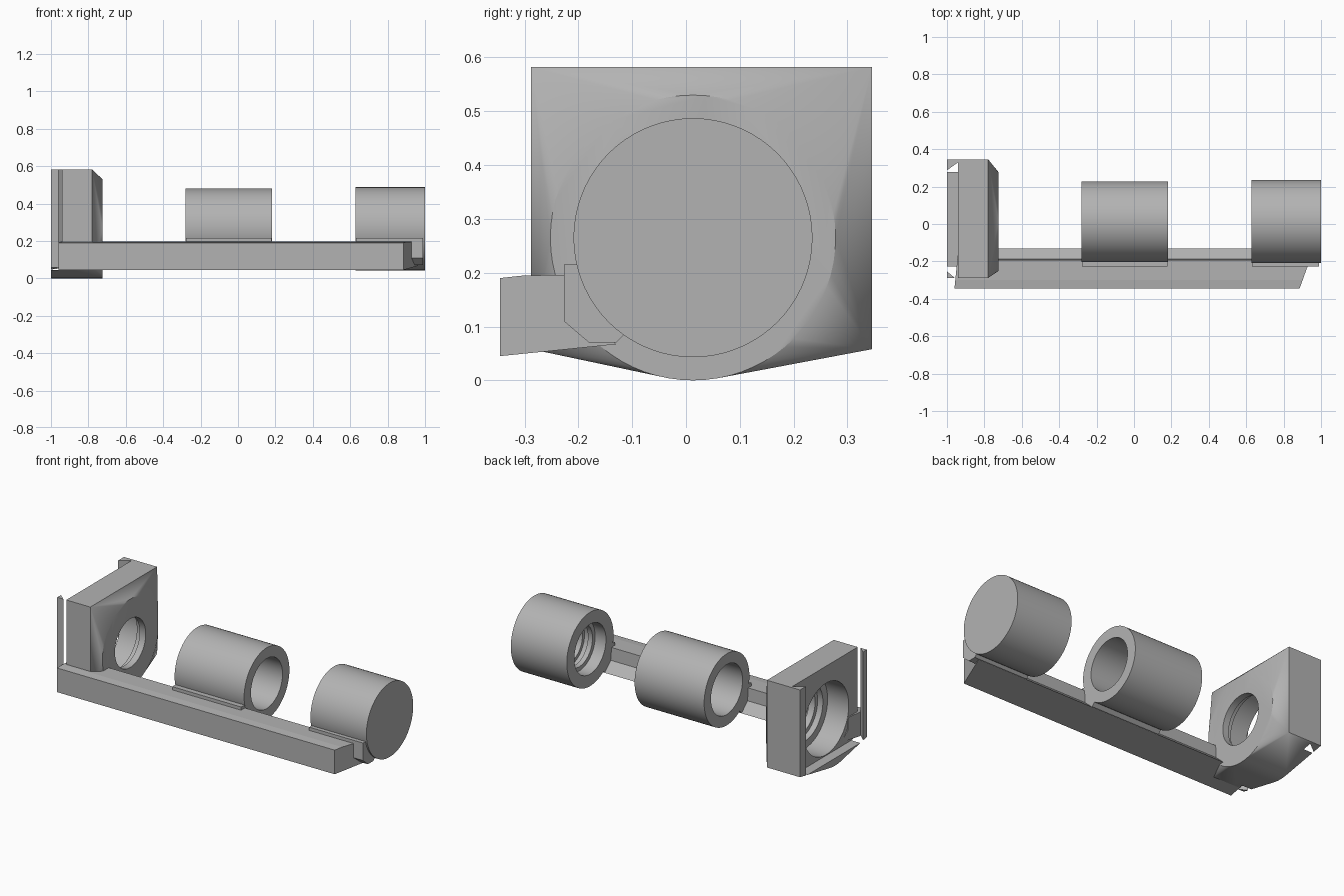
import bpy, bmesh, math
from mathutils import Vector

if "Cube" in bpy.data.objects:
    bpy.data.objects.remove(bpy.data.objects["Cube"])

grey = bpy.data.materials.new("plain grey")
grey.use_nodes = True
grey.diffuse_color = (0.45, 0.45, 0.45, 1)
grey.node_tree.nodes["Principled BSDF"].inputs["Base Color"].default_value = grey.diffuse_color

AXIS_Y, AXIS_Z = 0.013, 0.265   # shared optical axis, parallel to x
SIDES = 72


def finish(name, bm):
    bmesh.ops.recalc_face_normals(bm, faces=bm.faces)
    mesh = bpy.data.meshes.new(name)
    bm.to_mesh(mesh)
    bm.free()
    obj = bpy.data.objects.new(name, mesh)
    bpy.context.collection.objects.link(obj)
    mesh.materials.append(grey)
    return obj


def ring(x, r):
    steps = [2 * math.pi * i / SIDES for i in range(SIDES)]
    return [Vector((x, AXIS_Y + r * math.cos(a), AXIS_Z + r * math.sin(a))) for a in steps]


def lathe(name, profile, closed=False):
    """Turn (x, radius) points round the axis; an open profile gets end caps."""
    bm = bmesh.new()
    loops = [[bm.verts.new(p) for p in ring(x, r)] for x, r in profile]
    pairs = list(zip(loops, loops[1:]))
    if closed:
        pairs.append((loops[-1], loops[0]))
    else:
        bm.faces.new(loops[0])
        bm.faces.new(loops[-1])
    for a, b in pairs:
        for i in range(SIDES):
            j = (i + 1) % SIDES
            bm.faces.new((a[i], a[j], b[j], b[i]))
    return finish(name, bm)


def prism(name, start, end):
    """Join two matching outlines into a solid."""
    bm = bmesh.new()
    a = [bm.verts.new(p) for p in start]
    b = [bm.verts.new(p) for p in end]
    bm.faces.new(a)
    bm.faces.new(b)
    for i in range(len(a)):
        j = (i + 1) % len(a)
        bm.faces.new((a[i], a[j], b[j], b[i]))
    return finish(name, bm)


def cut(obj, cutter):
    cutter.hide_render = True
    mod = obj.modifiers.new("cut", "BOOLEAN")
    mod.operation, mod.solver, mod.object = "DIFFERENCE", "EXACT", cutter
    bpy.context.view_layer.objects.active = obj
    bpy.ops.object.modifier_apply(modifier=mod.name)
    bpy.data.objects.remove(cutter)


def smooth(obj):
    bpy.ops.object.select_all(action="DESELECT")
    obj.select_set(True)
    bpy.context.view_layer.objects.active = obj
    bpy.ops.object.shade_smooth_by_angle(angle=math.radians(25))


# Square holder: box with rounded belly, tapering to a round nose
bm = bmesh.new()
points = ring(-0.725, AXIS_Z)
for x in (-1, -0.78):
    points += ring(x, AXIS_Z)
    points += [Vector((x, y, z)) for y in (-0.288, 0.346) for z in (0.058, 0.582)]
for p in points:
    bm.verts.new(p)
hull = bmesh.ops.convex_hull(bm, input=bm.verts[:])
spare = {g for g in hull["geom_interior"] + hull["geom_unused"] if isinstance(g, bmesh.types.BMVert)}
bmesh.ops.delete(bm, geom=list(spare), context="VERTS")
bmesh.ops.dissolve_limit(bm, angle_limit=0.01, verts=bm.verts[:], edges=bm.edges[:])
holder = finish("square_holder", bm)

# Stepped bore, then a dovetail slot that opens at the top
cut(holder, lathe("bore_cutter", [(-1.05, 0.215), (-0.8, 0.215), (-0.8, 0.17),
                                  (-0.765, 0.17), (-0.765, 0.146), (-0.7, 0.146)]))
slot = [(-1.01, -0.245), (-0.95, -0.295), (-0.94, -0.295), (-0.94, 0.33), (-1.01, 0.28)]
cut(holder, prism("slot_cutter", [(x, y, 0.045) for x, y in slot], [(x, y, 0.7) for x, y in slot]))
smooth(holder)

# Open middle tube
smooth(lathe("middle_tube", [(-0.28, 0.215), (0.182, 0.215), (0.182, 0.15), (-0.28, 0.15)], closed=True))

# Closed end cup with stepped inside
smooth(lathe("end_cup", [(0.93, 0.115), (0.76, 0.115), (0.76, 0.135), (0.73, 0.135),
                         (0.73, 0.125), (0.7, 0.125), (0.7, 0.15), (0.628, 0.15),
                         (0.628, 0.222), (1.0, 0.222)]))

# Keyed feet joining the tubes to the rail
foot = [(-0.227, 0.215), (-0.19, 0.215), (-0.16, 0.14), (-0.11, 0.09),
        (-0.13, 0.07), (-0.18, 0.07), (-0.227, 0.11)]
for name, x0, x1 in (("middle_foot", -0.278, 0.18), ("end_foot", 0.632, 0.99)):
    prism(name, [(x0, y, z) for y, z in foot], [(x1, y, z) for y, z in foot])

# Long side rail with slanted ends
rail = [(-0.346, 0.045), (-0.346, 0.19), (-0.3, 0.195), (-0.192, 0.196),
        (-0.188, 0.12), (-0.13, 0.067)]
prism("side_rail", [(-0.96 + (y + 0.346) * 0.1, y, z) for y, z in rail],
      [(0.885 + (y + 0.346) * 0.36, y, z) for y, z in rail])
